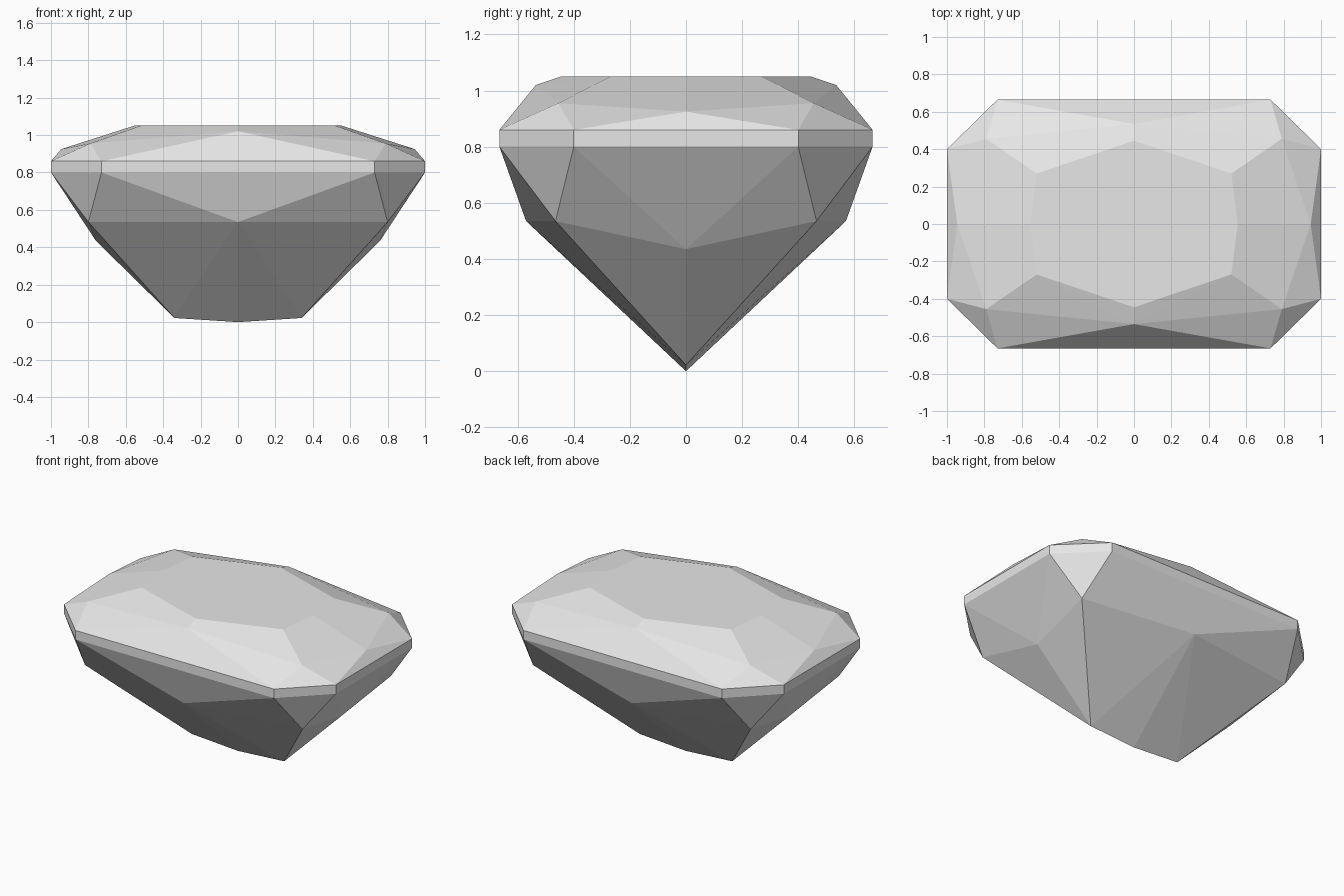
import bpy
import bmesh
from math import radians

cube = bpy.data.objects.get("Cube")
if cube:
    bpy.data.objects.remove(cube, do_unlink=True)

# One grey for the whole stone
grey = bpy.data.materials.new("pale grey stone")
grey.use_nodes = True
colour = (0.8, 0.8, 0.8, 1)
grey.diffuse_color = colour
grey.node_tree.nodes["Principled BSDF"].inputs["Base Color"].default_value = colour

# Facet corners of one quarter, mirrored in x and y
table = [(0.52, 0.27, 1.05), (0.555, 0, 1.05), (0, 0.445, 1.05)]
crown = [(0.79, 0.455, 0.955), (0.945, 0, 0.925), (0, 0.535, 1.02)]
girdle = [(x, y, z) for z in (0.8, 0.86) for x, y in ((0.73, 0.665), (1, 0.4))]
pavilion = [(0.8, 0.465, 0.535), (0.76, 0, 0.435), (0, 0.57, 0.535)]
keel = [(0.34, 0, 0.022), (0, 0, 0)]


def mirrored(points):
    """Every distinct reflection of the points across x and y."""
    return sorted({(x * sx, y * sy, z)
                   for x, y, z in points for sx in (1, -1) for sy in (1, -1)})


# Cut stone: convex faceted solid around the mirrored corners
bm = bmesh.new()
for corner in mirrored(table + crown + girdle + pavilion + keel):
    bm.verts.new(corner)
bmesh.ops.convex_hull(bm, input=bm.verts)
bmesh.ops.dissolve_limit(bm, angle_limit=radians(0.5), verts=bm.verts, edges=bm.edges)
bmesh.ops.recalc_face_normals(bm, faces=bm.faces)

mesh = bpy.data.meshes.new("cut_gemstone")
bm.to_mesh(mesh)
bm.free()
mesh.materials.append(grey)
gem = bpy.data.objects.new("cut_gemstone", mesh)
bpy.context.collection.objects.link(gem)
